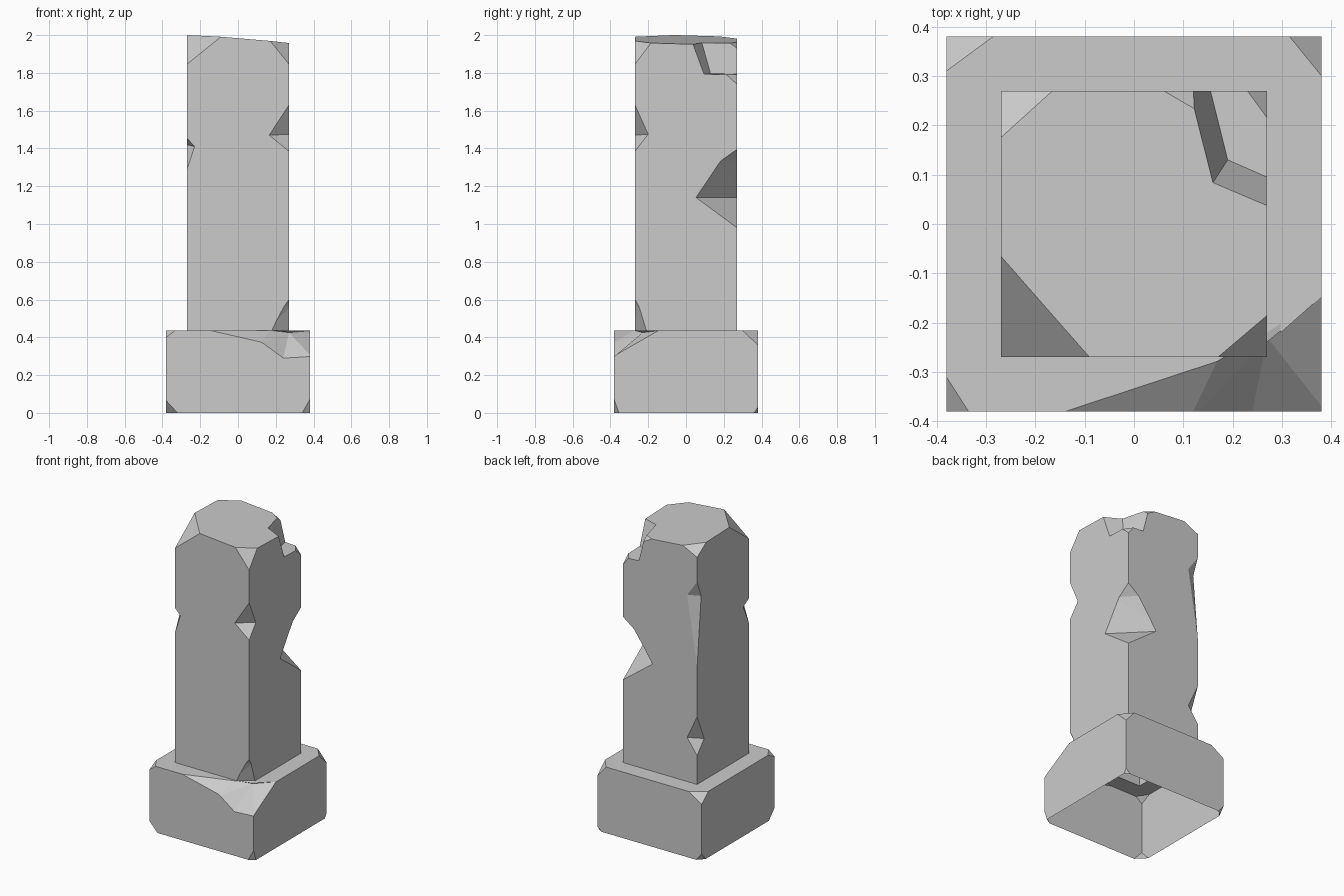
import bpy, bmesh
from mathutils import Vector

if "Cube" in bpy.data.objects:
    bpy.data.objects.remove(bpy.data.objects["Cube"])

S, B, BZ = 0.27, 0.38, 0.435      # shaft half width, base half width, base height


def top_z(x, y):                  # tilted broken top of the shaft
    return 1.9755 - 0.085 * x - 0.03 * y


def make(name, bm):
    bmesh.ops.recalc_face_normals(bm, faces=bm.faces)
    me = bpy.data.meshes.new(name)
    bm.to_mesh(me)
    bm.free()
    ob = bpy.data.objects.new(name, me)
    bpy.context.collection.objects.link(ob)
    return ob


# Stepped pillar body: plinth and shaft in one skin
bm = bmesh.new()
rings = []
for r, z in ((B, 0), (B, BZ), (S, BZ), (S, None)):
    rings.append([bm.verts.new((sx * r, sy * r, top_z(sx * r, sy * r) if z is None else z))
                  for sx, sy in ((-1, -1), (1, -1), (1, 1), (-1, 1))])
for lo, hi in zip(rings, rings[1:]):
    for i in range(4):
        j = (i + 1) % 4
        bm.faces.new((lo[i], lo[j], hi[j], hi[i]))
bm.faces.new(rings[0])
bm.faces.new(rings[-1])
pillar = make("stone_pillar", bm)
cutters = []


def add_cutter(bm):
    ob = make("chip_cutter", bm)
    ob.hide_render = True
    cutters.append(ob)
    mod = pillar.modifiers.new("chip", 'BOOLEAN')
    mod.operation, mod.solver, mod.object = 'DIFFERENCE', 'EXACT', ob


def hull(points):
    bm = bmesh.new()
    for p in points:
        bm.verts.new(p)
    bmesh.ops.convex_hull(bm, input=bm.verts)
    add_cutter(bm)


def chip(corner, *tri):
    """Cut a corner off along the plane of three points."""
    tri = [Vector(p) for p in tri]
    m = sum(tri, Vector()) / 3
    hull([m + (p - m) * 1.5 for p in [Vector(corner)] + tri])


def notch(top, rows, bottom):
    """Cut an edge along crease lines (rows) between a top and bottom point."""
    rows = [(Vector(a), Vector(b)) for a, b in rows]
    pts = []
    for a, b in rows:
        pts += [b + (a - b) * 1.3, a + (b - a) * 1.3]
    for p, (a, b) in ((Vector(top), rows[0]), (Vector(bottom), rows[-1])):
        m = (a + b) / 2
        pts.append(m + (p - m) * 1.6)
    hull(pts)


# Plinth corner chips: signs, top or bottom, insets in x, y, z
for sx, sy, z, dx, dy, dz in (
        (-1, 1, BZ, .095, .07, -.06), (-1, -1, BZ, .045, .07, -.035),
        (1, 1, BZ, .065, .08, -.075), (-1, -1, 0, .06, .06, .065),
        (1, -1, 0, .04, .025, .07), (1, 1, 0, .03, .02, .03),
        (-1, 1, 0, .04, .04, .05)):
    x, y = sx * B, sy * B
    chip((x, y, z), (x - sx * dx, y, z), (x, y - sy * dy, z), (x, y, z + dz))

# Shaft top corner chips: signs, insets in x and y, lower height
for sx, sy, dx, dy, zb in ((-1, -1, .18, .205, 1.846), (-1, 1, .105, .095, 1.93),
                           (1, -1, .1, .085, 1.846)):
    x, y = sx * S, sy * S
    chip((x, y, top_z(x, y)), (x - sx * dx, y, top_z(x - sx * dx, y)),
         (x, y - sy * dy, top_z(x, y - sy * dy)), (x, y, zb))

# Broken-out block at the back right of the top, with two small chips
hull([(.19, .13, 1.797), (.13, .37, 1.792), (.37, .051, 1.79), (.42, .42, 1.78),
      (.134, .044, 2.1), (.0465, .394, 2.1), (.374, -.061, 2.1), (.42, .42, 2.1)])
chip((.12, .27, 1.965), (.06, .27, top_z(.06, .27)), (.12, .235, top_z(.12, .235)),
     (.12, .27, 1.93))
chip((S, S, 1.788), (.23, S, 1.79), (S, .215, 1.79), (S, S, 1.74))

# Notches along the shaft edges
notch((S, -S, 1.63), [((.165, -S, 1.47), (S, -.2, 1.475))], (S, -S, 1.385))
notch((-S, -S, 1.455), [((-.23, -S, 1.41), (-S, -.21, 1.42))], (-S, -S, 1.29))
notch((S, S, 1.395), [((S, .185, 1.335), (.19, S, 1.335)),
                      ((S, .053, 1.14), (.055, S, 1.14))], (S, S, .98))
notch((-S, S, 1.766), [((-.197, S, 1.665), (-S, .228, 1.66))], (-S, S, 1.21))
notch((-S, S, .88), [((-.197, S, .725), (-S, .197, .71))], (-S, S, .624))
notch((S, -S, .6), [((.245, -S, .565), (S, -.25, .565)),
                    ((.18, -S, .437), (S, -.21, .437))], (S, -S, .425))

# Large break at the front right of the plinth: three facets closed to an apex
a, b, c, d, e, f, g = [Vector(p) for p in (
    (-.14, -B, BZ), (.12, -B, .375), (.24, -B, .29), (.42, -.42, .265),
    (B, -.147, BZ), (.17, -.275, .437), (S, -.23, .425))]
a, b, c, e = a + (a - f) * .05, b + (b - f) * .3, c + (c - g) * .3, e + (e - g) * .3
bm = bmesh.new()
a, b, c, d, e, f, g = [bm.verts.new(p) for p in (a, b, c, d, e, f, g)]
apex = bm.verts.new((.35, -.55, .7))
for face in ((a, b, f), (b, c, g), (b, g, f), (c, d, g), (d, e, g)):
    bm.faces.new(face)
rim = [a, b, c, d, e, g, f]
for p, q in zip(rim, rim[1:] + rim[:1]):
    bm.faces.new((p, q, apex))
add_cutter(bm)

# Bake the chips and open the underside
deps = bpy.context.evaluated_depsgraph_get()
result = bpy.data.meshes.new_from_object(pillar.evaluated_get(deps))
pillar.modifiers.clear()
pillar.data = result
for ob in cutters:
    bpy.data.objects.remove(ob)
bm = bmesh.new()
bm.from_mesh(result)
under = [f for f in bm.faces if all(v.co.z < 1e-4 for v in f.verts)]
bmesh.ops.delete(bm, geom=under, context='FACES')
bm.to_mesh(result)
bm.free()
